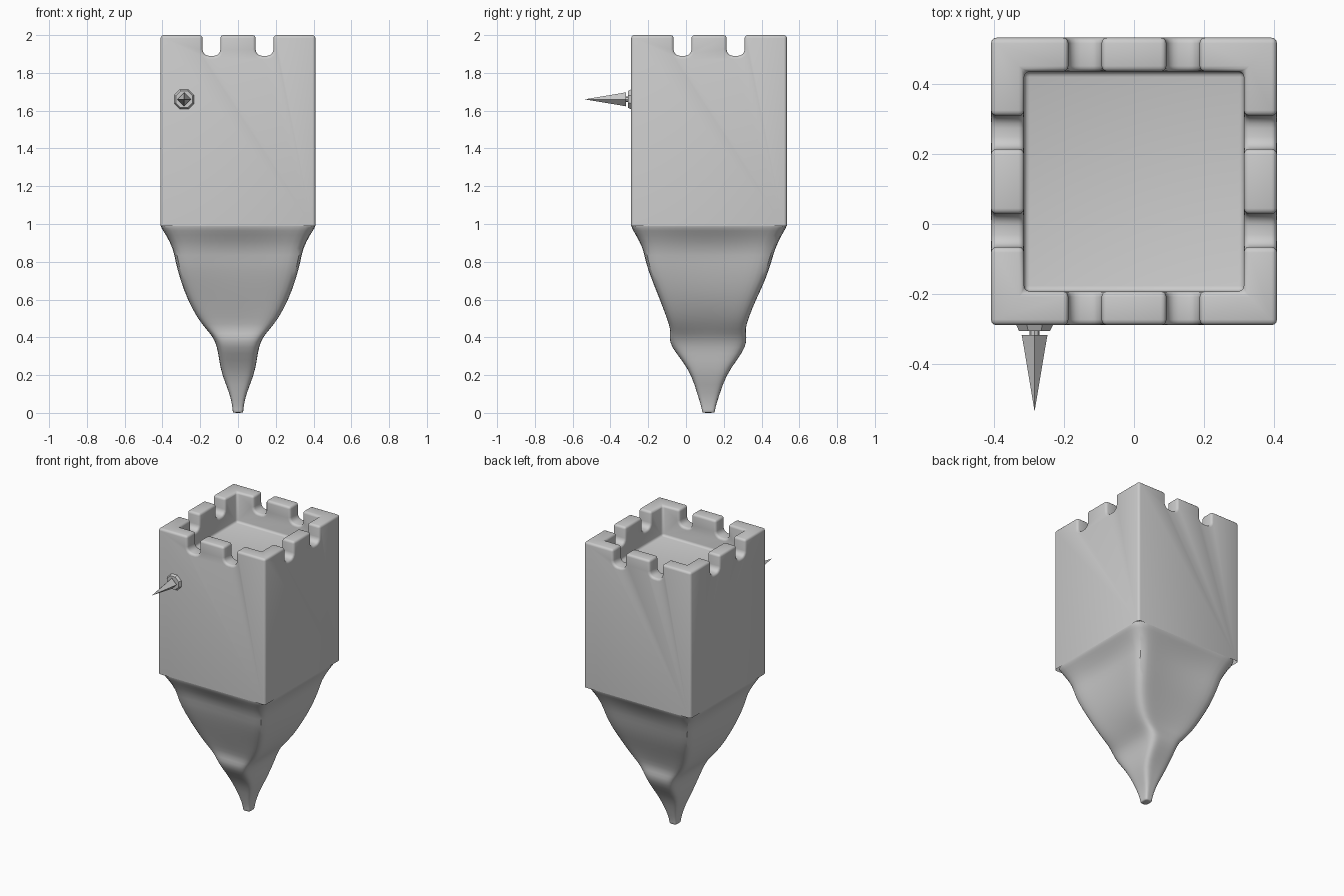
import bpy, bmesh, math
from mathutils import Matrix, Vector

if "Cube" in bpy.data.objects:
    bpy.data.objects.remove(bpy.data.objects["Cube"])

CY = 0.122  # tower centre in y


def finish(bm, name, smooth=None):
    bmesh.ops.recalc_face_normals(bm, faces=bm.faces)
    me = bpy.data.meshes.new(name)
    bm.to_mesh(me)
    bm.free()
    ob = bpy.data.objects.new(name, me)
    bpy.context.collection.objects.link(ob)
    bpy.ops.object.select_all(action='DESELECT')
    ob.select_set(True)
    bpy.context.view_layer.objects.active = ob
    if smooth:
        bpy.ops.object.shade_smooth_by_angle(angle=math.radians(smooth))
    return ob


def box(name, lo, hi, round_axis=None):
    bm = bmesh.new()
    lo, hi = Vector(lo), Vector(hi)
    bmesh.ops.create_cube(bm, size=1, matrix=Matrix.Translation((lo + hi) / 2)
                          @ Matrix.Diagonal((*(hi - lo), 1)))
    if round_axis is not None:  # round the lower long edges
        es = [e for e in bm.edges if all(v.co.z < lo.z + 0.01 for v in e.verts)
              and abs(e.verts[0].co[round_axis] - e.verts[1].co[round_axis]) > 0.5]
        bmesh.ops.bevel(bm, geom=es, offset=0.035, segments=4, profile=0.5, affect='EDGES')
    return finish(bm, name)


# Square tower with sunken roof and crenel notches
tower = box("tower", (-0.41, CY - 0.412, 0.99), (0.41, CY + 0.412, 2.0))
cutters = [box("roof_cutter", (-0.315, CY - 0.315, 1.79), (0.315, CY + 0.315, 2.2))]
for s in (-1, 1):
    a, b = sorted((s * 0.093, s * 0.188))
    cutters.append(box("notch_cutter", (a, -1, 1.89), (b, 1.3, 2.3), 1))
    cutters.append(box("notch_cutter", (-1, CY + a, 1.89), (1, CY + b, 2.3), 0))
bpy.context.view_layer.objects.active = tower
for c in cutters:
    m = tower.modifiers.new("cut", 'BOOLEAN')
    m.operation, m.solver, m.object = 'DIFFERENCE', 'EXACT', c
    bpy.ops.object.modifier_apply(modifier=m.name)
for c in cutters:
    bpy.data.objects.remove(c)

# Open the underside and soften the stone edges
bm = bmesh.new()
bm.from_mesh(tower.data)
bmesh.ops.delete(bm, geom=[f for f in bm.faces if f.calc_center_median().z < 1.0],
                 context='FACES_ONLY')
bm.to_mesh(tower.data)
bm.free()
bev = tower.modifiers.new("soft_edges", 'BEVEL')
bev.width, bev.segments, bev.limit_method = 0.016, 3, 'ANGLE'
bev.angle_limit = math.radians(40)
bpy.ops.object.select_all(action='DESELECT')
tower.select_set(True)
bpy.ops.object.modifier_apply(modifier=bev.name)
bpy.ops.object.shade_smooth_by_angle(angle=math.radians(40))

# Tapering rock root: z, half width x, y min, y max, squareness, face dent
sections = [
    (1.00, .410, -.290, .534, 22, 0), (0.98, .408, -.288, .531, 20, 0),
    (0.95, .390, -.275, .515, 16, .02), (0.87, .353, -.236, .482, 14, .06),
    (0.80, .342, -.226, .463, 14, .06), (0.70, .313, -.188, .428, 12, .05),
    (0.60, .272, -.143, .375, 12, .03), (0.50, .222, -.108, .337, 9, .05),
    (0.44, .170, -.086, .318, 8, .04), (0.40, .132, -.090, .322, 7, 0),
    (0.35, .110, -.078, .316, 6, 0), (0.28, .100, -.022, .270, 6, 0),
    (0.20, .085, .030, .212, 5, 0), (0.10, .042, .060, .178, 4, 0),
    (0.03, .029, .083, .155, 4, 0), (0.005, .028, .085, .153, 4, 0),
    (0.00, .024, .088, .150, 4, 0)]
K = 10  # points per side
square = []
for q in range(4):
    for i in range(K):
        u, v = 1.0, -1 + 2 * i / K
        for _ in range(q):
            u, v = -v, u
        square.append((u, v))
bm = bmesh.new()
rings = []
for z, hx, y0, y1, n, dent in sections:
    ring = []
    for u, v in square:
        r = (abs(u) ** n + abs(v) ** n) ** (-1 / n)
        r *= 1 - dent * (1 - min(abs(u), abs(v)) ** 2)
        ring.append(bm.verts.new((u * r * hx, (y0 + y1) / 2 + v * r * (y1 - y0) / 2, z)))
    rings.append(ring)
for a, b in zip(rings, rings[1:]):
    for i in range(len(a)):
        j = (i + 1) % len(a)
        bm.faces.new((a[i], a[j], b[j], b[i]))
bm.faces.new(rings[-1])
root = finish(bm, "rock_root", 60)
sub = root.modifiers.new("smooth", 'SUBSURF')
sub.levels = sub.render_levels = 1


# Spike on the front: stacked cones along -y
def spoke(name, sides, y0, y1, r0, r1, turn=0.0):
    bm = bmesh.new()
    bmesh.ops.create_cone(bm, cap_ends=True, segments=sides, radius1=r0, radius2=r1,
                          depth=abs(y1 - y0),
                          matrix=Matrix.Translation((-0.285, (y0 + y1) / 2, 1.66))
                          @ Matrix.Rotation(math.pi / 2, 4, 'X')
                          @ Matrix.Rotation(turn, 4, 'Z'))
    return finish(bm, name)


spoke("spike_plate", 8, -0.28, -0.307, 0.062, 0.048, math.pi / 8)
spoke("spike_shaft", 8, -0.30, -0.325, 0.014, 0.014)
spoke("spike_base", 4, -0.318, -0.352, 0.037, 0.031)
spoke("spike_point", 4, -0.352, -0.537, 0.031, 0.0)
